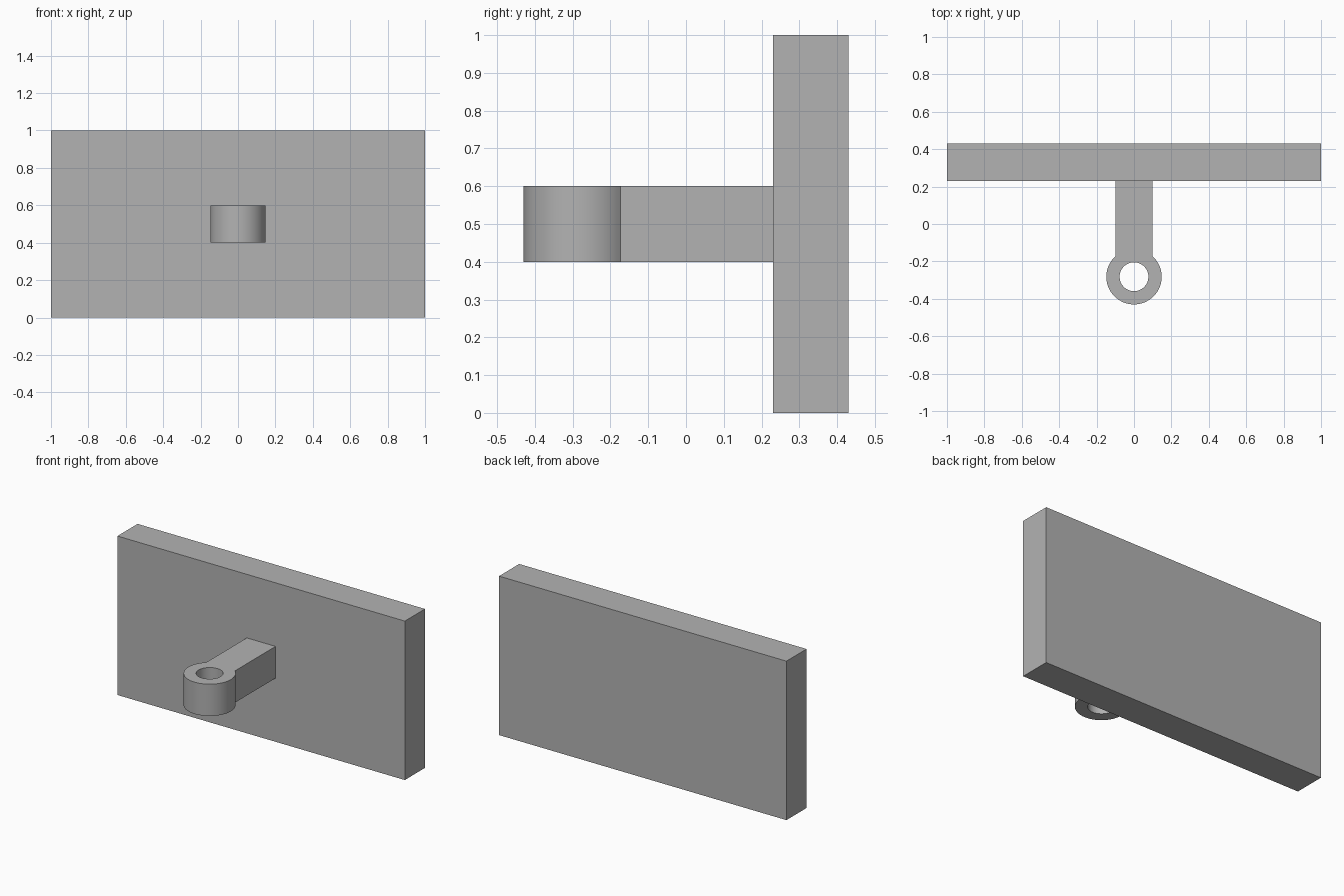
import bpy, bmesh, math

cube = bpy.data.objects.get("Cube")
if cube:
    bpy.data.objects.remove(cube, do_unlink=True)

grey = bpy.data.materials.new("plain grey")
grey.use_nodes = True
GREY = (0.45, 0.45, 0.45, 1)
grey.diffuse_color = GREY
grey.node_tree.nodes["Principled BSDF"].inputs["Base Color"].default_value = GREY


def finish(bm, name):
    bmesh.ops.recalc_face_normals(bm, faces=bm.faces[:])
    mesh = bpy.data.meshes.new(name)
    bm.to_mesh(mesh)
    bm.free()
    mesh.materials.append(grey)
    obj = bpy.data.objects.new(name, mesh)
    bpy.context.collection.objects.link(obj)
    return obj


# Upright back plate
PLATE_FRONT, PLATE_BACK = 0.23, 0.43
bm = bmesh.new()
bmesh.ops.create_cube(bm, size=1)
bmesh.ops.scale(bm, vec=(2, PLATE_BACK - PLATE_FRONT, 1), verts=bm.verts)
bmesh.ops.translate(bm, vec=(0, (PLATE_FRONT + PLATE_BACK) / 2, 0.5), verts=bm.verts)
finish(bm, "back_plate")

# Arm ending in a ring: flat outline, then extruded upwards
CENTRE_Y, OUTER, INNER = -0.282, 0.148, 0.077
ARM_HALF, BOTTOM, HEIGHT = 0.1, 0.4, 0.2
JOIN_STEPS, FREE_STEPS = 16, 48
half = math.asin(ARM_HALF / OUTER)
start = math.pi / 2 - half
end = start + 2 * half
angles = [start + 2 * half * i / JOIN_STEPS for i in range(JOIN_STEPS)]
angles += [end + (math.tau - 2 * half) * i / FREE_STEPS for i in range(FREE_STEPS)]

bm = bmesh.new()


def circle(radius):
    return [bm.verts.new((radius * math.cos(a), CENTRE_Y + radius * math.sin(a), BOTTOM))
            for a in angles]


outer, inner = circle(OUTER), circle(INNER)
for i in range(len(angles)):
    j = (i + 1) % len(angles)
    bm.faces.new((outer[i], outer[j], inner[j], inner[i]))
corners = [bm.verts.new((x, PLATE_FRONT, BOTTOM)) for x in (ARM_HALF, -ARM_HALF)]
bm.faces.new(corners + outer[JOIN_STEPS::-1])
bmesh.ops.recalc_face_normals(bm, faces=bm.faces[:])
result = bmesh.ops.extrude_face_region(bm, geom=bm.faces[:])
raised = [g for g in result["geom"] if isinstance(g, bmesh.types.BMVert)]
bmesh.ops.translate(bm, vec=(0, 0, HEIGHT), verts=raised)
arm = finish(bm, "ring_arm")

# Smooth the round walls, keep the rims and corners sharp
bpy.ops.object.select_all(action="DESELECT")
arm.select_set(True)
bpy.context.view_layer.objects.active = arm
bpy.ops.object.shade_smooth_by_angle(angle=math.radians(30))
